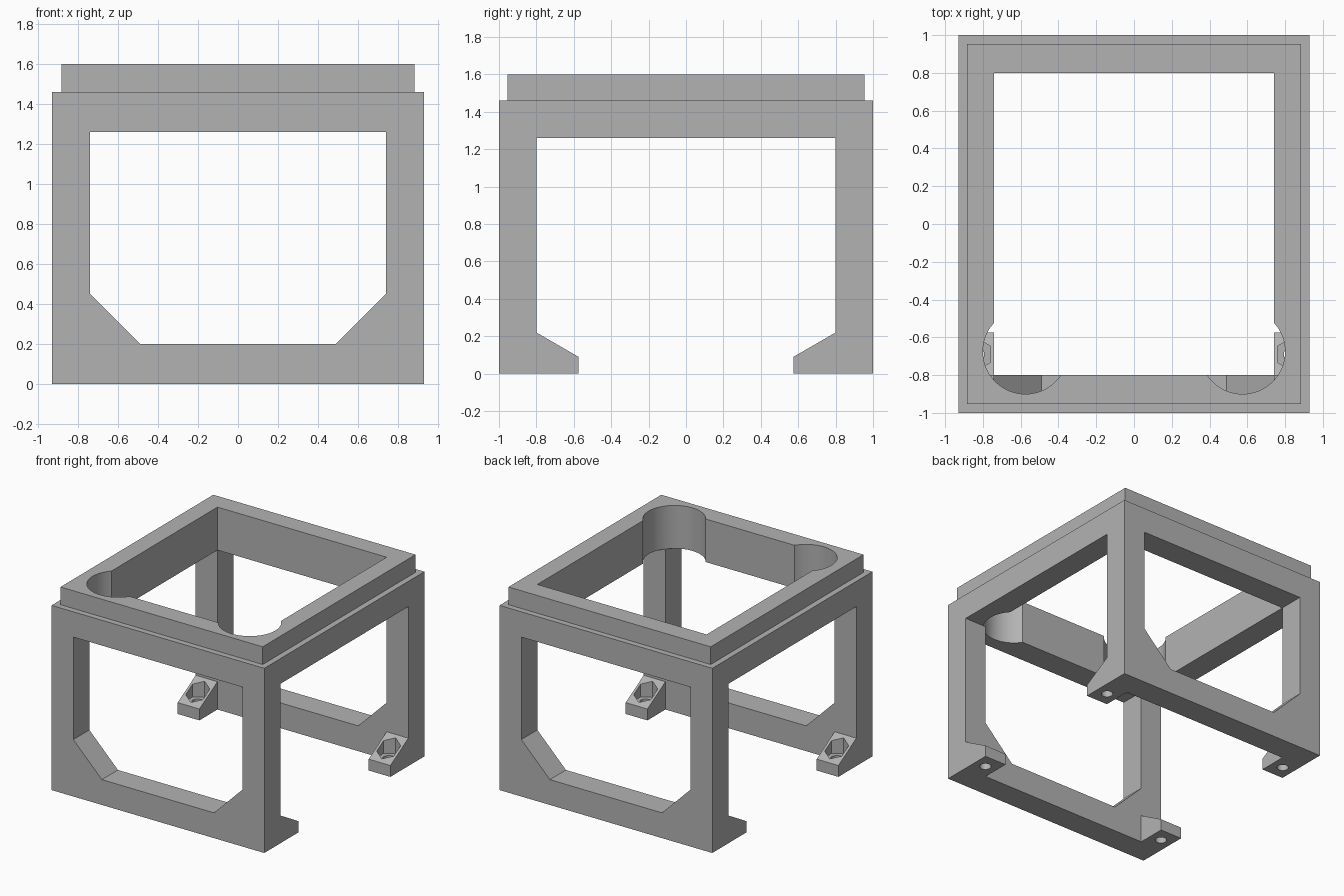
import bpy
import bmesh
import math
from mathutils import Vector

cube = bpy.data.objects.get("Cube")
if cube:
    bpy.data.objects.remove(cube, do_unlink=True)

# Main sizes: outer block, inner opening, underside of the top ring
HALF_X, HALF_Y, SHOULDER, TOP = 0.93, 1.0, 1.46, 1.6
IN_X, IN_Y, RING_Z = 0.74, 0.8, 1.26

grey = bpy.data.materials.new("plain_grey")
grey.use_nodes = True
grey.diffuse_color = (0.45, 0.45, 0.45, 1)
grey.node_tree.nodes["Principled BSDF"].inputs["Base Color"].default_value = (0.45, 0.45, 0.45, 1)


def prism(name, points, axis, start, end):
    """Extrude a 2D outline along one axis, from start to end."""
    place = {
        "x": lambda a, b: (start, a, b),
        "y": lambda a, b: (a, start, b),
        "z": lambda a, b: (a, b, start),
    }[axis]
    bm = bmesh.new()
    face = bm.faces.new([bm.verts.new(place(a, b)) for a, b in points])
    moved = bmesh.ops.extrude_face_region(bm, geom=[face])["geom"]
    step = Vector([end - start if axis == k else 0 for k in "xyz"])
    bmesh.ops.translate(bm, vec=step, verts=[v for v in moved if isinstance(v, bmesh.types.BMVert)])
    bmesh.ops.recalc_face_normals(bm, faces=bm.faces)
    mesh = bpy.data.meshes.new(name)
    bm.to_mesh(mesh)
    bm.free()
    mesh.materials.append(grey)
    obj = bpy.data.objects.new(name, mesh)
    bpy.context.collection.objects.link(obj)
    return obj


def rectangle(x, y):
    return [(-x, -y), (x, -y), (x, y), (-x, y)]


def polygon(cx, cy, radius, sides, turn=0.0):
    angles = [turn + math.tau * i / sides for i in range(sides)]
    return [(cx + radius * math.cos(a), cy + radius * math.sin(a)) for a in angles]


def mirrored(half):
    """Complete a symmetric outline from its right half."""
    return half + [(-a, b) for a, b in reversed(half)]


# Solid block with a stepped rim on top
frame = prism("open_frame", rectangle(HALF_X, HALF_Y), "z", 0, SHOULDER)
bm = bmesh.new()
bm.from_mesh(frame.data)
lid = max(bm.faces, key=lambda f: f.calc_center_median().z)
bmesh.ops.inset_region(bm, faces=[lid], thickness=0.065)
rim = bmesh.ops.extrude_face_region(bm, geom=[lid])["geom"]
bmesh.ops.translate(bm, vec=(0, 0, TOP - SHOULDER),
                    verts=[v for v in rim if isinstance(v, bmesh.types.BMVert)])
if lid.is_valid:
    bmesh.ops.delete(bm, geom=[lid], context="FACES_ONLY")
bmesh.ops.recalc_face_normals(bm, faces=bm.faces)
bm.to_mesh(frame.data)
bm.free()

# Vertical well, front and back windows, and side openings that leave the feet
window = mirrored([(0.49, 0.2), (IN_X, 0.45), (IN_X, RING_Z)])
side = mirrored([(0.575, -0.1), (0.575, 0.09), (IN_Y, 0.22), (IN_Y, RING_Z)])
cutters = [
    prism("well_cutter", rectangle(IN_X, IN_Y), "z", -0.2, 2),
    prism("window_cutter", window, "y", -1.2, 1.2),
    prism("side_cutter", side, "x", -1.2, 1.2),
]

for sx in (-1, 1):
    # Round clearance notches in the front corners of the ring
    cutters.append(prism("notch_cutter", polygon(sx * 0.575, -0.675, 0.225, 64), "z", RING_Z, 2))
    for sy in (-1, 1):
        # Bolt hole and hexagonal nut pocket in each foot
        x, y = sx * 0.835, sy * 0.69
        cutters.append(prism("bolt_cutter", polygon(x, y, 0.042, 32), "z", -0.1, 0.3))
        cutters.append(prism("nut_cutter", polygon(x, y, 0.0866, 6, math.pi / 6), "z", 0.08, 0.3))

for cutter in cutters:
    cutter.hide_render = True
    mod = frame.modifiers.new(cutter.name, "BOOLEAN")
    mod.operation = "DIFFERENCE"
    mod.solver = "EXACT"
    mod.object = cutter

# Bake the cuts and drop the cutters
depsgraph = bpy.context.evaluated_depsgraph_get()
result = bpy.data.meshes.new_from_object(frame.evaluated_get(depsgraph))
frame.modifiers.clear()
frame.data = result
for cutter in cutters:
    bpy.data.objects.remove(cutter, do_unlink=True)
result.materials.clear()
result.materials.append(grey)
for poly in result.polygons:
    poly.material_index = 0

# Smooth the round cuts, keep the edges crisp
bpy.ops.object.select_all(action="DESELECT")
frame.select_set(True)
bpy.context.view_layer.objects.active = frame
bpy.ops.object.shade_smooth_by_angle(angle=math.radians(30))
